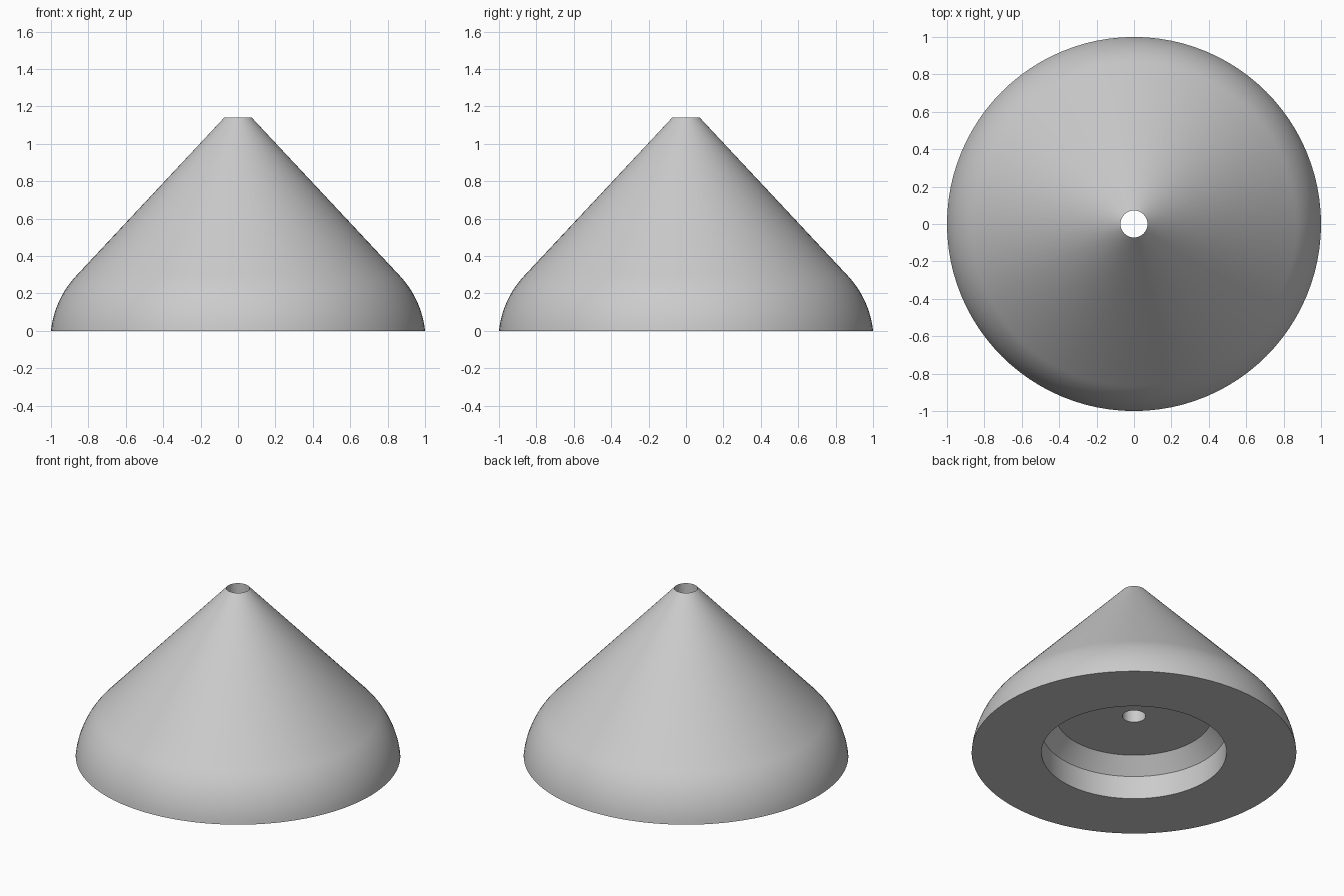
import bpy
import bmesh
from math import radians, sin, cos, pi

SEGMENTS = 96
HOLE_R, TOP_Z = 0.072, 1.142

cube = bpy.data.objects.get("Cube")
if cube:
    bpy.data.objects.remove(cube, do_unlink=True)

grey = bpy.data.materials.new("light grey")
grey.use_nodes = True
grey.diffuse_color = (0.6, 0.6, 0.6, 1)
grey.node_tree.nodes["Principled BSDF"].inputs["Base Color"].default_value = (0.6, 0.6, 0.6, 1)


def arc(radius, start, end, steps):
    """Rounded shoulder, starting at the outer rim on the floor."""
    a0 = radians(start)
    for i in range(steps + 1):
        a = radians(start + (end - start) * i / steps)
        yield 1 + radius * (cos(a) - cos(a0)), radius * (sin(a) - sin(a0))


def lathe(name, profile, material):
    """Turn a closed (radius, height) profile about the z axis."""
    bm = bmesh.new()
    rings = []
    for r, z in profile:
        rings.append([bm.verts.new((r * cos(2 * pi * i / SEGMENTS),
                                    r * sin(2 * pi * i / SEGMENTS), z))
                      for i in range(SEGMENTS)])
    for k, low in enumerate(rings):
        high = rings[(k + 1) % len(rings)]
        for i in range(SEGMENTS):
            j = (i + 1) % SEGMENTS
            bm.faces.new((low[i], low[j], high[j], high[i]))
    bmesh.ops.recalc_face_normals(bm, faces=bm.faces)
    mesh = bpy.data.meshes.new(name)
    bm.to_mesh(mesh)
    bm.free()
    mesh.materials.append(material)
    obj = bpy.data.objects.new(name, mesh)
    bpy.context.collection.objects.link(obj)
    bpy.ops.object.select_all(action='DESELECT')
    obj.select_set(True)
    bpy.context.view_layer.objects.active = obj
    bpy.ops.object.shade_smooth_by_angle(angle=radians(30))
    return obj


# Rounded shoulder and straight cone outside
outside = list(arc(0.508, 6, 43.1, 12)) + [(HOLE_R, TOP_Z)]
# Central bore, then the chamfered recess in the underside
inside = [(HOLE_R, 0.257), (0.48, 0.257), (0.57, 0.157), (0.57, 0)]
lathe("cone_cap", outside + inside, grey)
